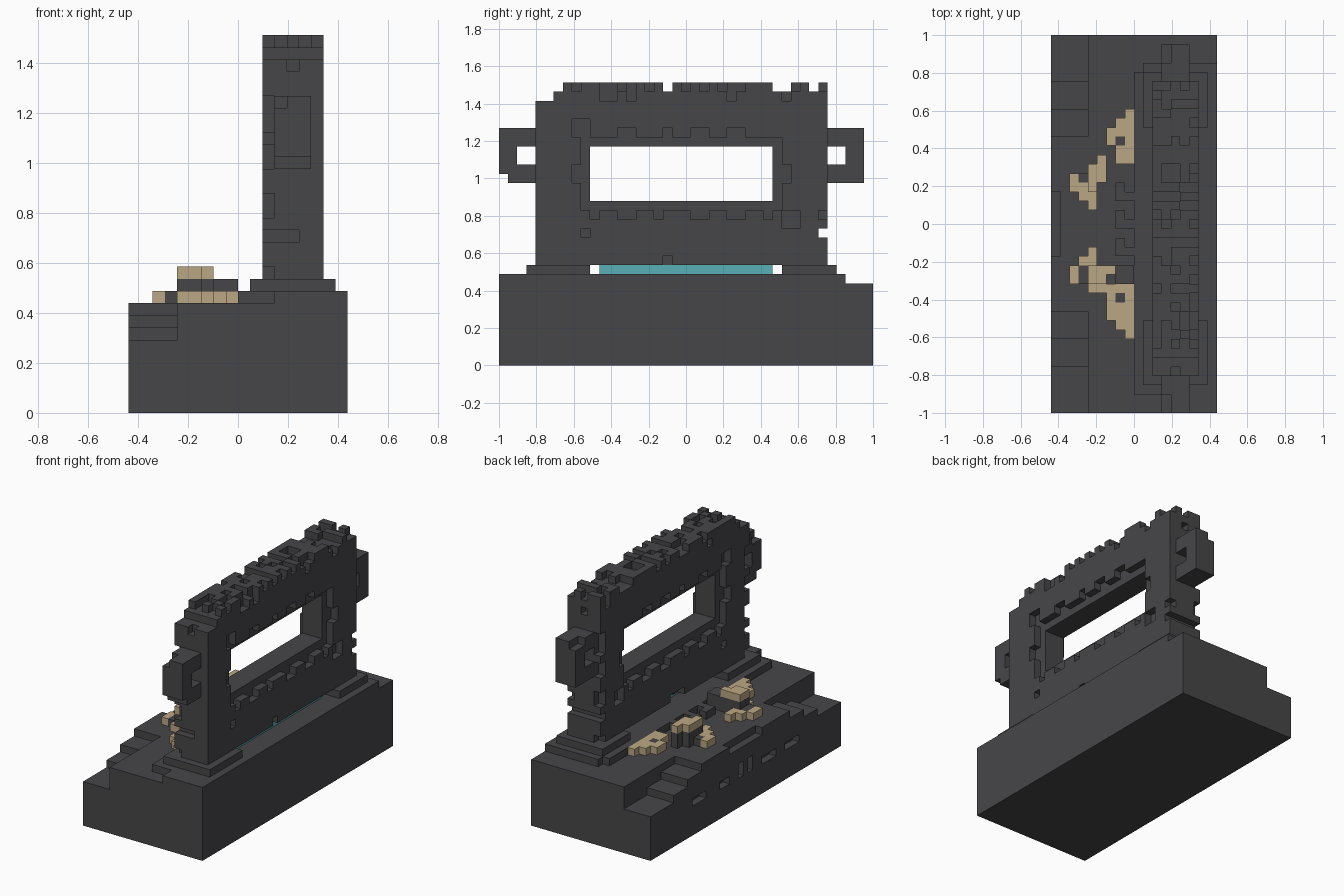
import bpy, bmesh, random
from mathutils import Vector

random.seed(7)
U = 2 / 41                      # one block
NX, NY = 18, 41

cube = bpy.data.objects.get("Cube")
if cube:
    bpy.data.objects.remove(cube, do_unlink=True)


def material(name, rgb):
    m = bpy.data.materials.new(name)
    m.use_nodes = True
    m.diffuse_color = (*rgb, 1)
    m.node_tree.nodes["Principled BSDF"].inputs["Base Color"].default_value = (*rgb, 1)
    return m


STONE = material("dark_stone", (0.062, 0.061, 0.066))
SAND = material("sand_block", (0.50, 0.39, 0.23))
WATER = material("teal_glow", (0.10, 0.43, 0.47))


def box(x0, x1, y0, y1, z0, z1):
    """Set of block cells, upper limits excluded."""
    return {(x, y, z) for x in range(x0, x1) for y in range(y0, y1) for z in range(z0, z1)}


def build(name, cells, mat):
    """Skin a set of blocks with outward quads and merge the flat areas."""
    bm = bmesh.new()
    verts = {}

    def vert(p):
        if p not in verts:
            verts[p] = bm.verts.new(((p[0] - NX / 2) * U, (p[1] - NY / 2) * U, p[2] * U))
        return verts[p]

    for c in cells:
        for axis in range(3):
            a, b = (axis + 1) % 3, (axis + 2) % 3
            for side in (0, 1):
                n = list(c)
                n[axis] += 2 * side - 1
                if tuple(n) in cells:
                    continue
                ring = []
                for da, db in ((0, 0), (1, 0), (1, 1), (0, 1)):
                    p = list(c)
                    p[axis] += side
                    p[a] += da
                    p[b] += db
                    ring.append(vert(tuple(p)))
                bm.faces.new(ring if side else ring[::-1])
    bmesh.ops.dissolve_limit(bm, angle_limit=0.01, verts=bm.verts, edges=bm.edges)
    me = bpy.data.meshes.new(name)
    bm.to_mesh(me)
    bm.free()
    me.materials.append(mat)
    ob = bpy.data.objects.new(name, me)
    bpy.context.collection.objects.link(ob)


# Base with a staircase at each end of the left edge
base = box(0, NX, 0, NY, 0, 9)
for start, stop, top in ((0, 5, 6), (5, 8, 7), (8, 11, 8)):
    base -= box(0, 4, start, stop, top, 9)
    base -= box(0, 4, NY - stop, NY - start, top, 9)
base -= box(0, 1, 17, 24, 8, 9)
# Slots in the side wall
for y, w, h in ((29, 3, 1), (24, 2, 1), (21, 1, 2), (19, 1, 2), (14, 3, 1), (9, 3, 1)):
    base -= box(0, 1, y, y + w, 4, 4 + h)
# Raised floor under the arch
base |= box(9, 18, 2, 37, 9, 10) | box(12, 18, 0, 2, 9, 10) | box(10, 18, 37, 38, 9, 10)
build("base", base, STONE)

# Plinths
build("front_plinth", box(10, 17, 3, 10, 10, 11), STONE)
build("back_plinth", box(10, 17, 31, 37, 10, 11), STONE)

# Arch wall with a long window
arch = box(11, 16, 4, 36, 11, 31) - box(11, 16, 10, 30, 18, 24)
arch -= box(11, 16, 4, 6, 29, 31) | box(11, 16, 6, 7, 30, 31)
for y0, y1 in ((18, 19), (30, 32), (34, 35)):
    arch -= box(11, 16, y0, y1, 30, 31)
arch -= box(11, 16, 35, 36, 14, 15)

# Stepped window frame and worn notches on both faces
for x in (11, 15):
    arch -= box(x, x + 1, 9, 31, 17, 25)
    for y, w in ((13, 2), (18, 1), (21, 2), (25, 2)):
        arch -= box(x, x + 1, y, y + w, 25, 26)
    for y, w in ((10, 1), (13, 2), (17, 1), (21, 2), (25, 2), (29, 1)):
        arch -= box(x, x + 1, y, y + w, 16, 17)
    for y in (8, 31):
        arch -= box(x, x + 1, y, y + 1, 20, 22)
    for y, w, z, h in ((8, 2, 25, 2), (9, 1, 14, 1), (31, 2, 15, 2),
                       (18, 1, 11, 1), (12, 1, 29, 1), (35, 1, 16, 1)):
        arch -= box(x, x + 1, y, y + w, z, z + h)
arch -= box(11, 13, 19, 21, 11, 12)

# Worn end faces
for y in (4, 35):
    for x, w, z, h in ((11, 1, 23, 3), (11, 1, 20, 2), (11, 1, 16, 2),
                       (11, 3, 14, 1), (11, 1, 11, 1), (13, 1, 28, 1)):
        arch -= box(x, x + w, y, y + 1, z, z + h)

# Broken top course, always leaving one block in each row
for y in range(7, 36):
    keep = random.randrange(11, 16)
    for x in range(11, 16):
        if x != keep and random.random() < 0.45:
            arch.discard((x, y, 30))
            if x in (11, 15) and random.random() < 0.25:
                arch.discard((x, y, 29))
build("arch_wall", arch, STONE)

# Ring handles on the arch ends
front_handle = box(12, 15, 0, 4, 20, 26) - box(12, 15, 2, 4, 22, 24)
front_handle -= box(12, 15, 0, 1, 20, 21) | box(12, 13, 0, 2, 25, 26)
build("front_handle", front_handle, STONE)
back_handle = box(12, 15, 36, 40, 20, 26) - box(12, 15, 36, 38, 22, 24)
back_handle -= box(12, 13, 38, 40, 25, 26)
build("back_handle", back_handle, STONE)

# Glowing strip below the arch
build("glow_strip", box(13, 15, 11, 30, 10, 11), WATER)

# Sand blocks on the floor
low = box(8, 9, 27, 33, 9, 10) | box(7, 8, 30, 32, 9, 10) | box(7, 8, 27, 29, 9, 10)
low |= box(6, 7, 29, 31, 9, 10) | box(2, 3, 24, 26, 9, 10) | box(3, 4, 23, 25, 9, 10)
low |= box(4, 5, 22, 24, 9, 10) | box(2, 3, 14, 16, 9, 10) | box(3, 4, 16, 17, 9, 10)
low |= box(4, 5, 16, 18, 9, 10) | box(4, 9, 13, 14, 9, 10) | box(8, 9, 8, 13, 9, 10)
low |= box(7, 8, 9, 12, 9, 10) | box(6, 7, 10, 13, 9, 10)
build("sand_floor_blocks", low, SAND)

# Sand caps on dark boulders
caps = box(4, 5, 24, 27, 11, 12) | box(5, 6, 25, 28, 11, 12)
caps |= box(4, 7, 15, 16, 11, 12) | box(4, 6, 14, 15, 11, 12)
build("sand_caps", caps, SAND)
boulders = {(x, y, z) for x, y, _ in caps for z in (9, 10)}
boulders |= box(7, 9, 14, 16, 9, 11) | box(7, 8, 12, 13, 9, 10) | box(7, 8, 29, 30, 9, 10)
boulders |= box(3, 4, 14, 16, 9, 10) | box(3, 4, 25, 26, 9, 10)
for y in (17, 20, 23):
    boulders |= box(7, 8, y, y + 2, 9, 10) | box(8, 9, y, y + 1, 9, 10)
build("boulders", boulders, STONE)
